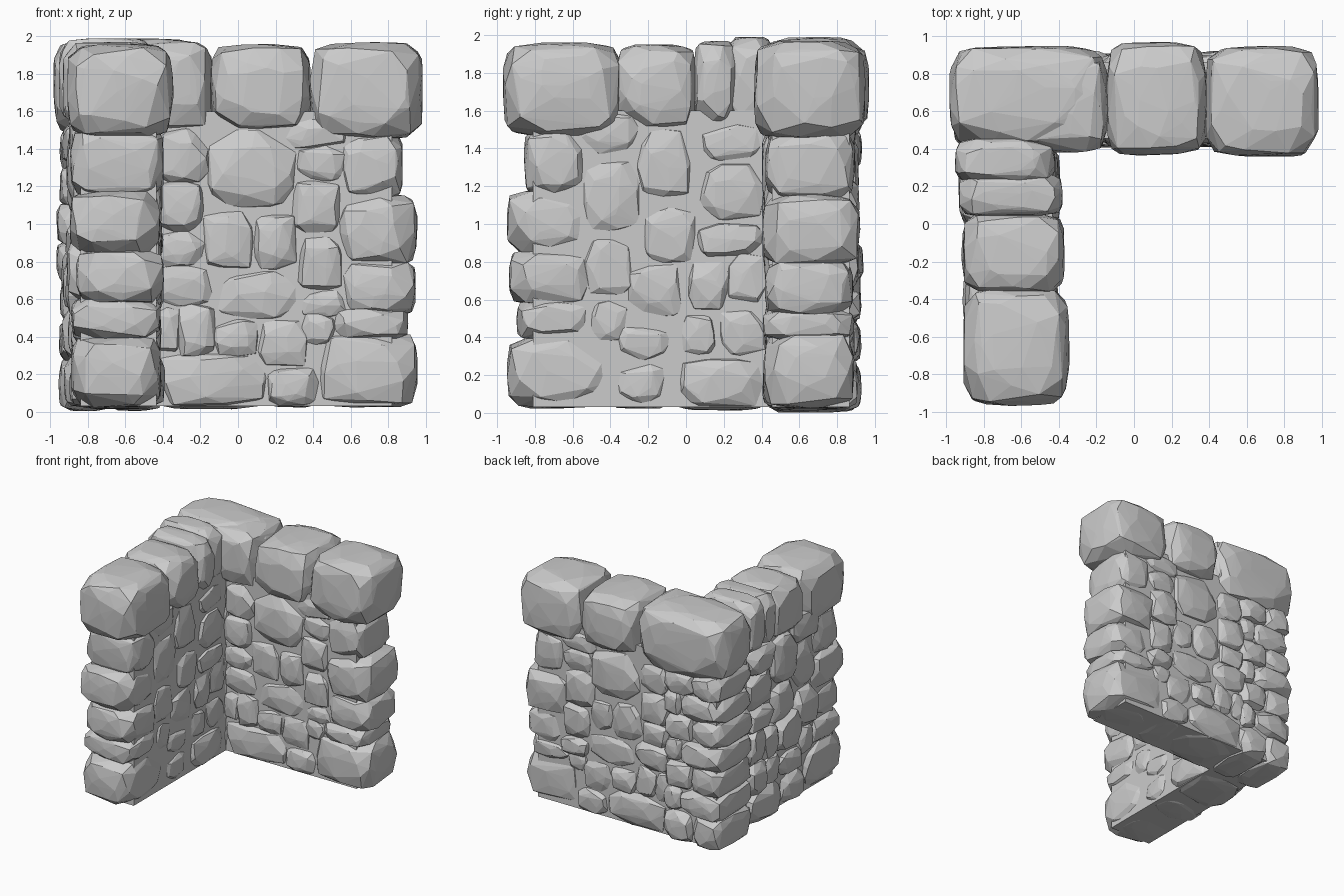
import bpy, bmesh, math, random
from mathutils import Vector

if "Cube" in bpy.data.objects:
    bpy.data.objects.remove(bpy.data.objects["Cube"])

random.seed(7)


def add_stone(bm, lo, hi, n=84, p=5.5):
    """Chipped stone: convex hull of jittered points on a rounded box filling lo..hi."""
    lo, hi = Vector(lo), Vector(hi)
    pts, turn = [], random.random() * 6.28
    for i in range(n):
        z = 1 - 2 * (i + 0.5) / n
        a = i * 2.39996 + turn
        r = math.sqrt(1 - z * z)
        d = Vector((r * math.cos(a), z, r * math.sin(a)))
        d += Vector([random.uniform(-.12, .12) for _ in range(3)])
        k = sum(abs(c) ** p for c in d) ** (-1 / p)
        pts.append(d * k * random.uniform(0.95, 1.0))
    # stretch the point cloud to fill the requested box exactly
    mn = [min(q[i] for q in pts) for i in range(3)]
    mx = [max(q[i] for q in pts) for i in range(3)]
    verts = [bm.verts.new([lo[i] + (q[i] - mn[i]) / (mx[i] - mn[i]) * (hi[i] - lo[i])
                           for i in range(3)]) for q in pts]
    res = bmesh.ops.convex_hull(bm, input=verts)
    junk = {g for g in res["geom_interior"] + res["geom_unused"]
            if isinstance(g, bmesh.types.BMVert)}
    bmesh.ops.delete(bm, geom=list(junk), context='VERTS')


def finish(name, bm):
    bmesh.ops.recalc_face_normals(bm, faces=bm.faces)
    me = bpy.data.meshes.new(name)
    bm.to_mesh(me)
    bm.free()
    ob = bpy.data.objects.new(name, me)
    bpy.context.collection.objects.link(ob)


def j(a=0.015):
    return random.uniform(-a, a)


G = 0.018  # overlap between neighbouring stones

# Back wall stones, running along x: (x0, x1, z0, z1)
back = [
    (.42, .94, .04, .41), (.5, .89, .4, .54), (.56, .93, .53, .79),
    (.53, .94, .79, 1.14), (.55, .86, 1.14, 1.48), (-.42, .16, .03, .32),
    (.15, .43, .04, .23), (.1, .38, .23, .49), (-.33, -.12, .29, .57),
    (-.13, .11, .3, .49), (-.13, .34, .49, .75), (.33, .58, .5, .64),
    (.32, .56, .65, .94), (.34, .52, .36, .53), (-.19, .09, .75, 1.07),
    (.09, .31, .76, 1.05), (.27, .55, .93, 1.24), (-.17, .31, 1.09, 1.5),
    (.29, .58, 1.23, 1.42), (.25, .6, 1.4, 1.56), (-.44, -.16, 1.22, 1.5),
    (-.45, -.18, .95, 1.23), (-.45, -.18, .78, .96), (-.46, -.12, .56, .79),
    (-.46, -.31, .3, .56)]
bm = bmesh.new()
for x0, x1, z0, z1 in back:
    add_stone(bm, (x0 - G, .415 + j(), max(.01, z0 - G)),
              (x1 + G, .905 + j(.02), z1 + G))
finish("back_wall_stones", bm)

# Side wall stones, running along y: (y0, y1, z0, z1)
side = [
    (-.93, -.4, .04, .39), (-.88, -.51, .4, .59), (-.92, -.51, .59, .85),
    (-.93, -.51, .86, 1.16), (-.84, -.53, 1.16, 1.5), (-.39, -.09, .04, .26),
    (-.05, .41, .03, .29), (-.38, -.06, .28, .46), (-.03, .16, .3, .53),
    (.17, .43, .28, .56), (-.51, -.31, .37, .6), (-.32, -.01, .51, .8),
    (-.55, -.27, .6, .94), (.01, .23, .54, .81), (.21, .43, .57, .85),
    (-.24, .06, .78, 1.1), (-.56, -.23, .94, 1.35), (.05, .42, .83, 1.0),
    (.05, .42, 1.02, 1.33), (-.27, .04, 1.11, 1.52), (-.59, -.22, 1.37, 1.6),
    (.05, .42, 1.32, 1.54)]
bm = bmesh.new()
for y0, y1, z0, z1 in side:
    outer = -.875 - .045 * (y0 + 1)
    add_stone(bm, (outer + j(.02), y0 - G, max(.01, z0 - G)),
              (-.4 + j(), y1 + G, z1 + G))
finish("side_wall_stones", bm)

# Corner quoins, alternately long in x and y
bm = bmesh.new()
levels = [.02, .27, .48, .7, .9, 1.1, 1.3, 1.5]
for i, (z0, z1) in enumerate(zip(levels, levels[1:])):
    mid = -.68 + (.12 if i % 2 else 0)
    add_stone(bm, (-.96 + j(), .4, max(0, z0 - G)), (mid + G, .925 + j(), z1 + G))
    add_stone(bm, (mid - G, .42, max(0, z0 - G)), (-.4, .915 + j(), z1 + G))
finish("corner_stones", bm)

# Large capping stones
bm = bmesh.new()
for lo, hi in [
        ((.38, .36, 1.45), (.985, .95, 1.97)),
        ((-.15, .365, 1.49), (.39, .97, 1.96)),
        ((-.985, .41, 1.45), (-.13, .95, 1.99)),
        ((-.6, .38, 1.5), (-.14, .9, 1.98)),
        ((-.91, -.97, 1.46), (-.345, -.34, 1.96)),
        ((-.91, -.37, 1.5), (-.37, .06, 1.95)),
        ((-.935, .04, 1.52), (-.38, .27, 1.97)),
        ((-.955, .22, 1.52), (-.42, .46, 1.99))]:
    add_stone(bm, lo, hi, 120, 5.5)
finish("cap_stones", bm)

# Solid cores closing the joints between stones
for name, lo, hi in [("back_wall_core", (-.9, .455, .03), (.82, .865, 1.6)),
                     ("side_wall_core", (-.84, -.81, .03), (-.435, .6, 1.6))]:
    bm = bmesh.new()
    bmesh.ops.create_cube(bm, size=1)
    for v in bm.verts:
        v.co = [lo[i] + (v.co[i] + .5) * (hi[i] - lo[i]) for i in range(3)]
    finish(name, bm)
